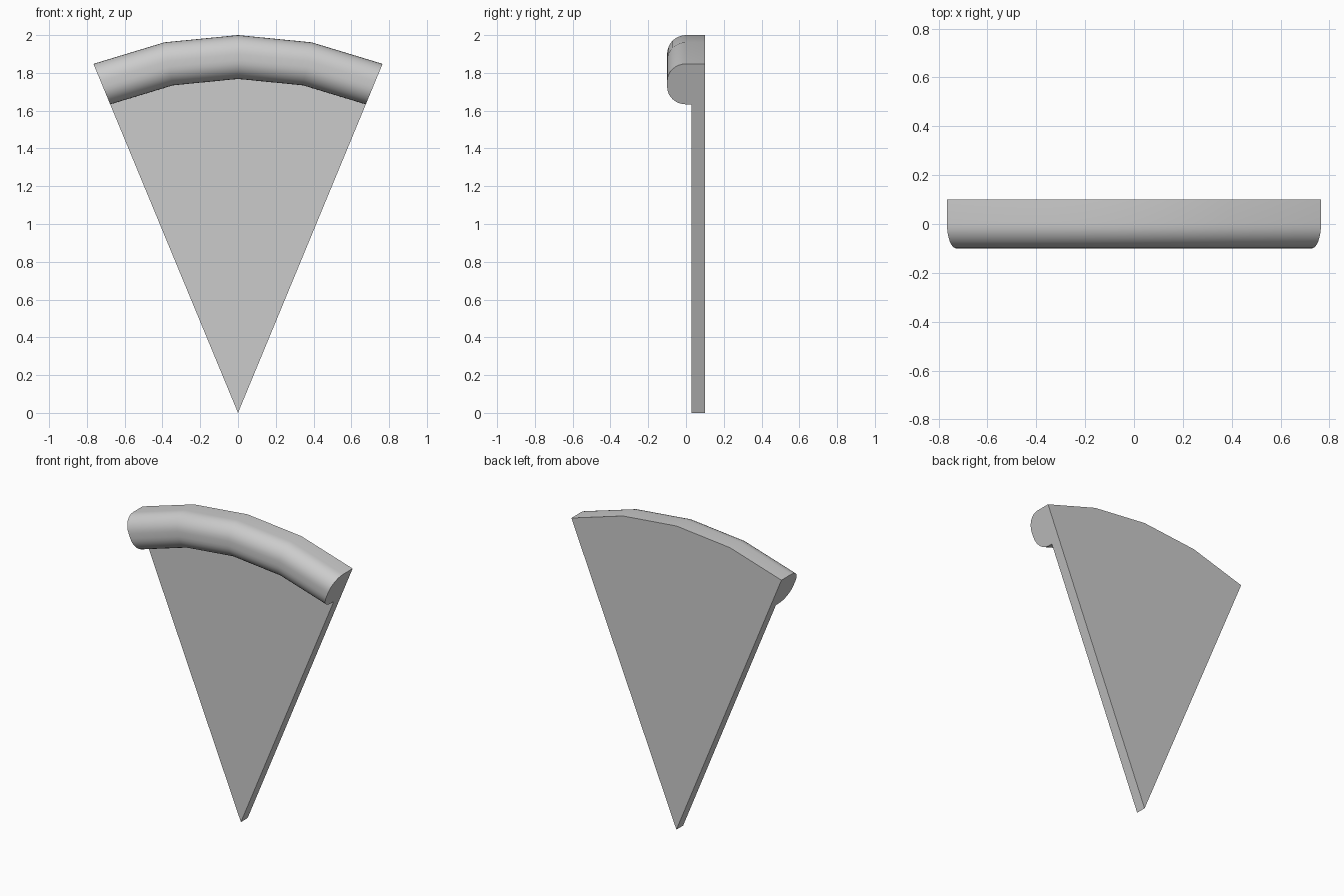
import bpy
import bmesh
from math import sin, cos, pi, radians

cube = bpy.data.objects.get("Cube")
if cube:
    bpy.data.objects.remove(cube, do_unlink=True)

OUTER, INNER = 2.0, 1.768      # crust radii, measured from the tip
BACK, FACE = 0.1, 0.03         # back and front planes of the thin wedge
ROUND, ARC_STEPS = 0.1, 8      # rounded front corners of the crust
SEGMENTS, HALF_ANGLE = 4, radians(22.5)

grey = bpy.data.materials.new("light_grey")
grey.use_nodes = True
colour = (0.6, 0.6, 0.6, 1)
grey.diffuse_color = colour
grey.node_tree.nodes["Principled BSDF"].inputs["Base Color"].default_value = colour


def corner(radius, start):
    """Quarter-round corner of the crust, as (radius, depth) points."""
    angles = [start + pi / 2 * i / ARC_STEPS for i in range(ARC_STEPS + 1)]
    return [(radius + ROUND * cos(a), -ROUND * sin(a)) for a in angles]


# Cross-section from the back rim, round the crust, to the foot of the crust
profile = [(OUTER, BACK)]
profile += corner(OUTER - ROUND, 0)
profile += corner(INNER + ROUND, pi / 2)
profile += [(INNER, FACE)]

# Sweep the section about the tip
bm = bmesh.new()
tip_back = bm.verts.new((0, BACK, 0))
tip_face = bm.verts.new((0, FACE, 0))
rings = []
for i in range(SEGMENTS + 1):
    a = HALF_ANGLE * (2 * i / SEGMENTS - 1)
    section = [bm.verts.new((r * sin(a), y, r * cos(a))) for r, y in profile]
    rings.append([tip_back] + section + [tip_face])

for left, right in zip(rings, rings[1:]):
    for j in range(len(left) - 1):
        quad = [left[j], left[j + 1], right[j + 1], right[j]]
        bm.faces.new(list(dict.fromkeys(quad)))   # triangles at the tip

# Flat cut sides
bm.faces.new(rings[0])
bm.faces.new(rings[-1])
bmesh.ops.dissolve_limit(bm, angle_limit=radians(0.5), verts=bm.verts, edges=bm.edges)
bmesh.ops.recalc_face_normals(bm, faces=bm.faces)

mesh = bpy.data.meshes.new("wedge_with_crust")
bm.to_mesh(mesh)
bm.free()
mesh.materials.append(grey)
wedge = bpy.data.objects.new("wedge_with_crust", mesh)
bpy.context.collection.objects.link(wedge)

# Smooth crust, crisp cut edges
bpy.ops.object.select_all(action="DESELECT")
wedge.select_set(True)
bpy.context.view_layer.objects.active = wedge
bpy.ops.object.shade_smooth_by_angle(angle=radians(30))
